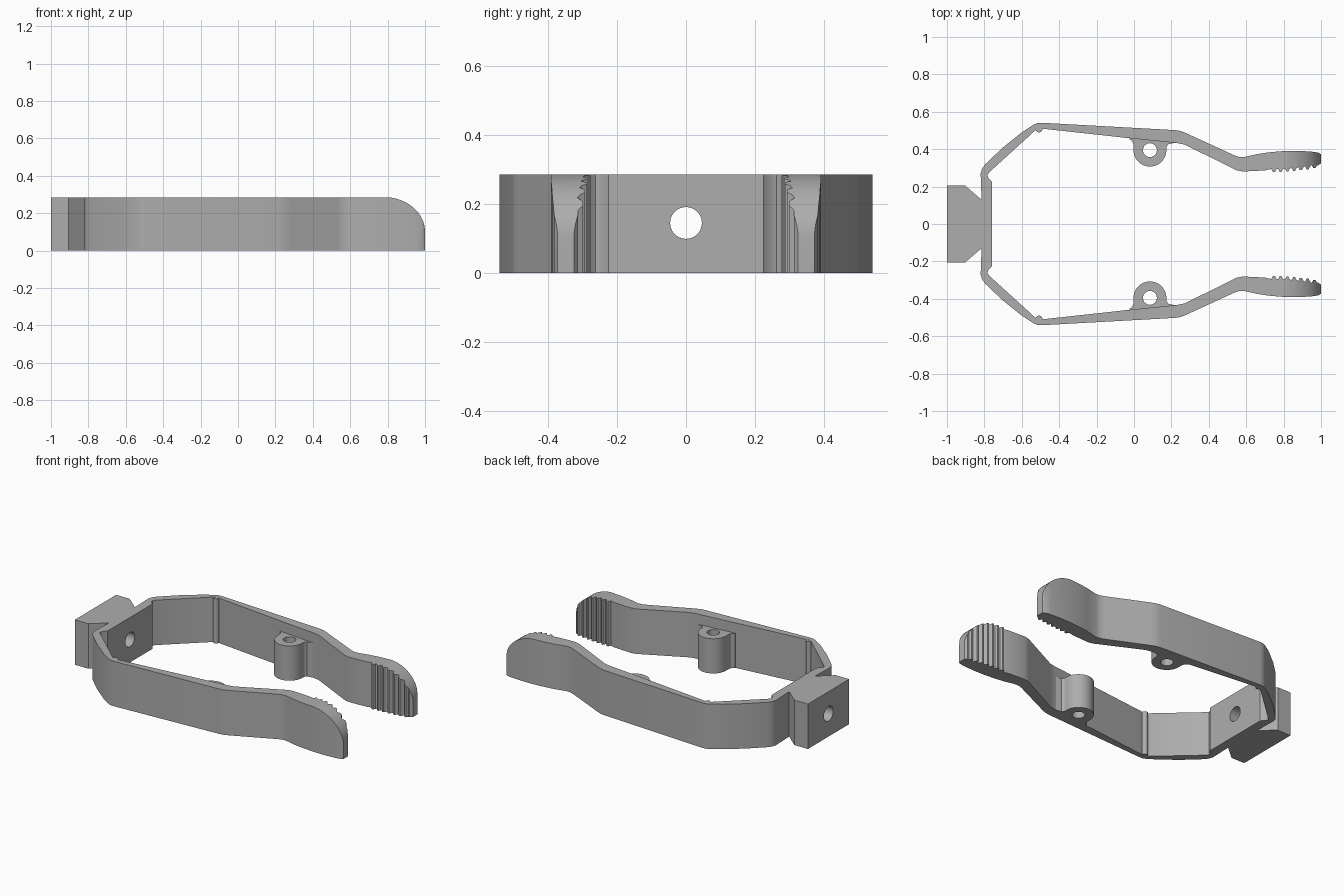
import bpy
import bmesh
from math import sin, cos, pi
from mathutils import Matrix

HEIGHT = 0.285

cube = bpy.data.objects.get("Cube")
if cube:
    bpy.data.objects.remove(cube, do_unlink=True)

grey = bpy.data.materials.new("plain grey")
grey.use_nodes = True
colour = (0.42, 0.42, 0.42, 1)
grey.diffuse_color = colour
grey.node_tree.nodes["Principled BSDF"].inputs["Base Color"].default_value = colour


def add_object(name, bm):
    bmesh.ops.recalc_face_normals(bm, faces=bm.faces)
    mesh = bpy.data.meshes.new(name)
    bm.to_mesh(mesh)
    bm.free()
    mesh.materials.append(grey)
    obj = bpy.data.objects.new(name, mesh)
    bpy.context.collection.objects.link(obj)
    return obj


def prism(name, corners, direction):
    """Extrude a closed 3D outline along a direction."""
    bm = bmesh.new()
    face = bm.faces.new([bm.verts.new(c) for c in corners])
    solid = bmesh.ops.extrude_face_region(bm, geom=[face], use_keep_orig=True)
    moved = [g for g in solid["geom"] if isinstance(g, bmesh.types.BMVert)]
    bmesh.ops.translate(bm, verts=moved, vec=direction)
    return add_object(name, bm)


def cylinder(name, centre, radius, depth, axis="Z"):
    bm = bmesh.new()
    turn = Matrix.Rotation(pi / 2, 4, "Y") if axis == "X" else Matrix()
    bmesh.ops.create_cone(bm, cap_ends=True, segments=40, radius1=radius,
                          radius2=radius, depth=depth,
                          matrix=Matrix.Translation(centre) @ turn)
    return add_object(name, bm)


def activate(obj):
    bpy.ops.object.select_all(action="DESELECT")
    obj.select_set(True)
    bpy.context.view_layer.objects.active = obj


def cut(obj, cutter):
    cutter.hide_render = True
    mod = obj.modifiers.new("cut", "BOOLEAN")
    mod.operation = "DIFFERENCE"
    mod.solver = "EXACT"
    mod.object = cutter
    activate(obj)
    bpy.ops.object.modifier_apply(modifier=mod.name)
    bpy.data.objects.remove(cutter, do_unlink=True)


def smooth(obj):
    activate(obj)
    bpy.ops.object.shade_smooth_by_angle(angle=0.5)


# Half outline: dovetail block, outer side of the arm, rounded tip
half = [(-1, .207), (-.905, .207), (-.815, .13), (-.82, .27), (-.813, .295),
        (-.795, .32), (-.7, .41), (-.6, .49), (-.535, .532), (-.515, .54),
        (-.49, .541), (.22, .502), (.25, .497), (.28, .485), (.53, .37),
        (.555, .36), (.585, .357), (.66, .374), (.72, .383), (.8, .39),
        (.88, .391), (.95, .387), (.985, .382), (1, .372), (1, .325), (.985, .313)]

# Gripping teeth on the inner side of the tip
TEETH = 7
for i in range(TEETH):
    x = .965 - i * .036
    base = .288 + .022 * ((x - .72) / .25) ** 2
    half += [(x + .012, base + .004), (x + .004, base - .011),
             (x - .006, base - .011), (x - .015, base + .006)]

# Inner side of the arm back to the base plate
half += [(.7, .287), (.64, .283), (.58, .281), (.55, .287), (.27, .425),
         (.23, .433), (0, .456), (-.475, .508), (-.5, .512), (-.525, .503),
         (-.77, .28), (-.784, .262), (-.778, .245), (-.758, .225)]

outline = half + [(x, -y) for x, y in reversed(half)]
clip = prism("clip_body", [(x, y, 0) for x, y in outline], (0, 0, HEIGHT))

# Rounded upper corner of both tips
arc = [(.78 + .22 * sin(a), -1, .1 + .186 * cos(a))
       for a in [pi / 2 * i / 16 for i in range(17)]]
cut(clip, prism("tip_cutter", arc + [(1.1, -1, .1), (1.1, -1, .4), (.78, -1, .4)],
                (0, 2, 0)))

# Screw hole through the base
cut(clip, cylinder("hole_cutter", (-.9, 0, .145), .046, .5, "X"))
smooth(clip)

# Spring bosses and bend ridges on both arms
for side, label in ((1, "left"), (-1, "right")):
    arc = [(.085 - .088 * cos(a), .395 - .088 * sin(a))
           for a in [pi * i / 24 for i in range(25)]]
    web = [(-.025, .475), (-.025, .455), (-.008, .44), (-.003, .425)]
    foot = [(.175, .415), (.186, .428), (.22, .434), (.22, .47)]
    boss = prism(label + "_spring_boss",
                 [(x, side * y, 0) for x, y in web + arc + foot], (0, 0, .22))
    cut(boss, cylinder("boss_cutter", (.085, side * .395, .1), .037, 1))
    smooth(boss)
    smooth(cylinder(label + "_bend_ridge", (-.508, side * .508, HEIGHT / 2),
                    .018, HEIGHT - .002))
